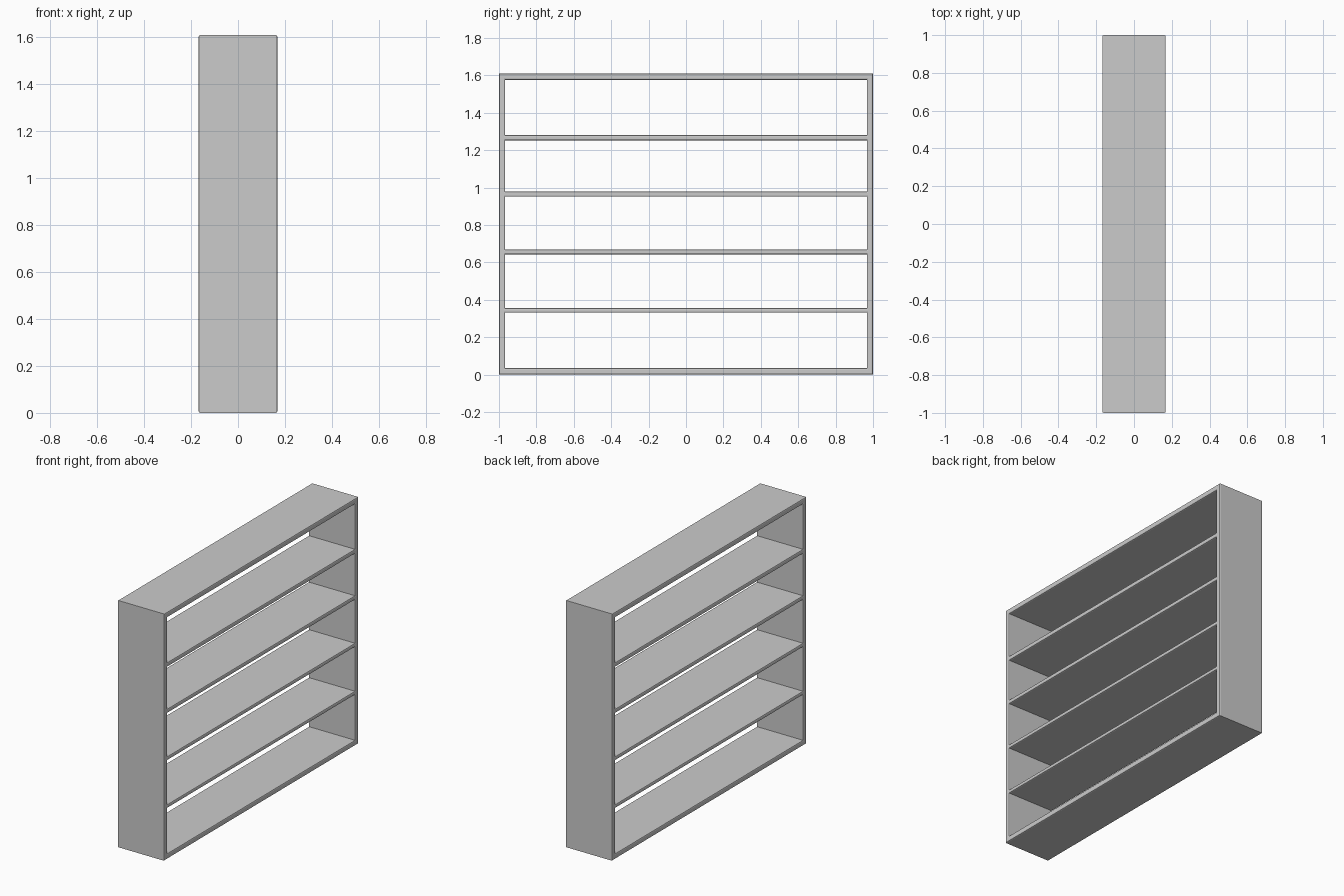
import bpy, bmesh

if "Cube" in bpy.data.objects:
    bpy.data.objects.remove(bpy.data.objects["Cube"])

HALF_DEPTH = 0.168
BEVEL = 0.007

# Grid lines of the front profile: posts across y, boards up z
ys = [-1.0, -0.967, 0.967, 1.0]
boards = [(0.0, 0.035), (0.331, 0.355), (0.643, 0.668),
          (0.951, 0.978), (1.252, 1.281), (1.575, 1.61)]
zs = [z for board in boards for z in board]

# Open bookcase: solid cells of the profile, extruded through the depth
bm = bmesh.new()
verts = [[bm.verts.new((-HALF_DEPTH, y, z)) for z in zs] for y in ys]
for i in range(len(ys) - 1):
    for j in range(len(zs) - 1):
        if i == 1 and j % 2 == 1:      # opening between two shelves
            continue
        bm.faces.new((verts[i][j], verts[i + 1][j],
                      verts[i + 1][j + 1], verts[i][j + 1]))
back = bm.faces[:]
ext = bmesh.ops.extrude_face_region(bm, geom=back, use_keep_orig=True)
moved = [g for g in ext["geom"] if isinstance(g, bmesh.types.BMVert)]
bmesh.ops.translate(bm, verts=moved, vec=(2 * HALF_DEPTH, 0, 0))
bmesh.ops.recalc_face_normals(bm, faces=bm.faces)
bm.normal_update()

# Softened rims around the outline and every opening, on both open sides
rims = [e for e in bm.edges
        if abs(e.verts[0].co.x - e.verts[1].co.x) < 1e-4
        and e.calc_face_angle(0) > 1.0]
bmesh.ops.bevel(bm, geom=rims, offset=BEVEL, segments=2, profile=0.5,
                affect='EDGES')
bmesh.ops.recalc_face_normals(bm, faces=bm.faces)

mesh = bpy.data.meshes.new("open_bookcase")
bm.to_mesh(mesh)
bm.free()
obj = bpy.data.objects.new("open_bookcase", mesh)
bpy.context.collection.objects.link(obj)
